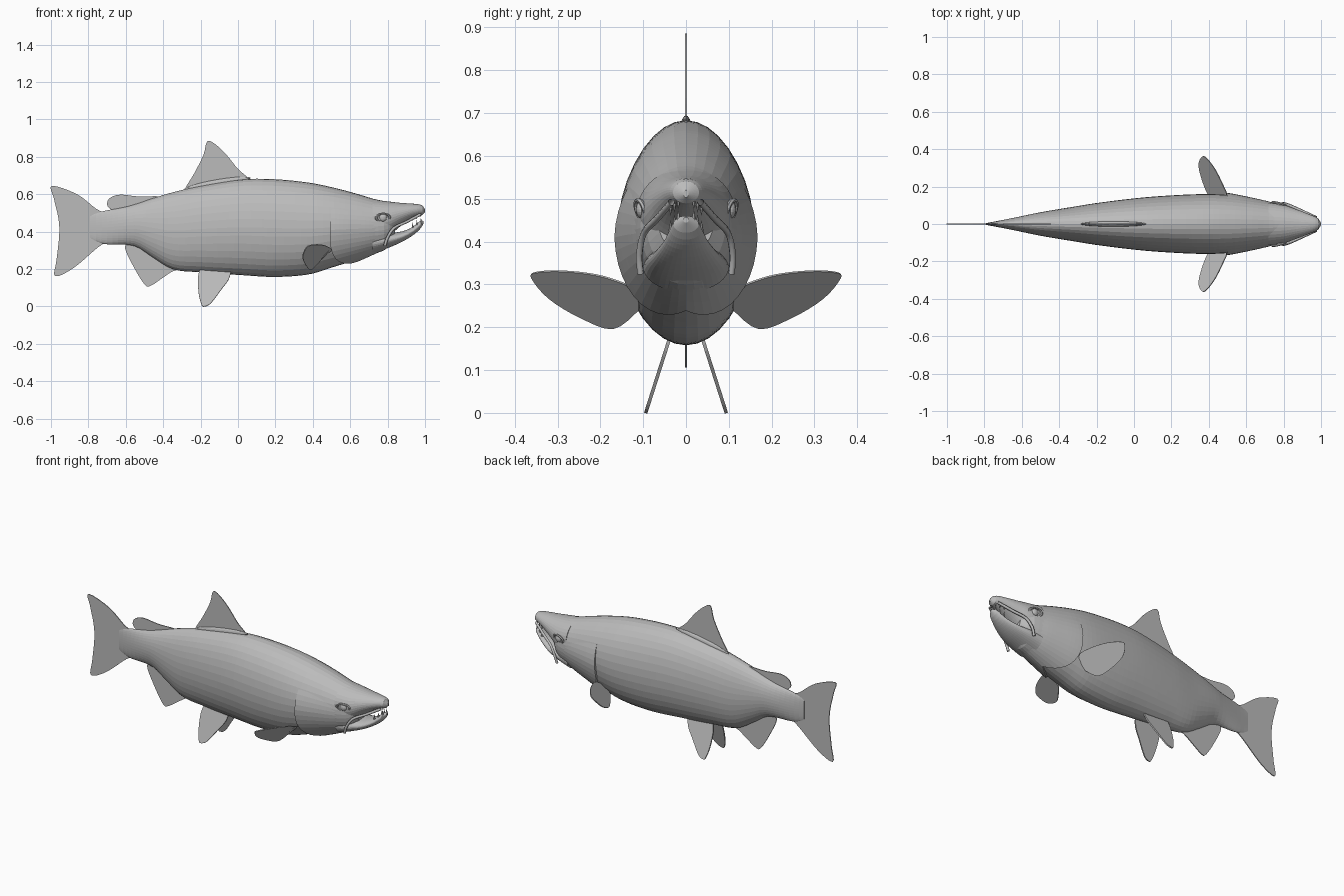
import bpy, bmesh, math
from mathutils import Vector

if "Cube" in bpy.data.objects:
    bpy.data.objects.remove(bpy.data.objects["Cube"])

skin = bpy.data.materials.new("fish_grey")
skin.use_nodes = True
GREY = (0.5, 0.5, 0.5, 1)
skin.diffuse_color = GREY
skin.node_tree.nodes["Principled BSDF"].inputs["Base Color"].default_value = GREY
SIDES = 36


def make(name, verts, faces):
    mesh = bpy.data.meshes.new(name)
    mesh.from_pydata(verts, [], faces)
    bm = bmesh.new()
    bm.from_mesh(mesh)
    bmesh.ops.recalc_face_normals(bm, faces=bm.faces)
    bm.to_mesh(mesh)
    bm.free()
    mesh.materials.append(skin)
    ob = bpy.data.objects.new(name, mesh)
    bpy.context.collection.objects.link(ob)
    return ob


def section(st, x):
    """Smoothly read (top, bottom, half width) at x from the stations."""
    i = max(k for k in range(len(st) - 1) if st[k][0] <= x or k == 0)
    a, b = st[i], st[i + 1]
    p, q = st[max(i - 1, 0)], st[min(i + 2, len(st) - 1)]
    h = b[0] - a[0]
    t = min(max((x - a[0]) / h, 0), 1)
    out = []
    for k in (1, 2, 3):
        m0 = (b[k] - p[k]) / (b[0] - p[0]) * h
        m1 = (q[k] - a[k]) / (q[0] - a[0]) * h
        out.append((2*t**3 - 3*t*t + 1) * a[k] + (t**3 - 2*t*t + t) * m0
                   + (3*t*t - 2*t**3) * b[k] + (t**3 - t*t) * m1)
    return out


def surface(st, x, ang, off=0):
    """Point on the oval section at x; the angle runs from the top."""
    top, bot, w = section(st, x)
    return (x, (w + off) * math.sin(ang),
            (top + bot) / 2 + ((top - bot) / 2 + off) * math.cos(ang))


def grid_faces(rows, cols, closed):
    span = cols if closed else cols - 1
    return [(r*cols + c, r*cols + (c + 1) % cols, (r + 1)*cols + (c + 1) % cols, (r + 1)*cols + c)
            for r in range(rows - 1) for c in range(span)]


def loft(name, st, rings):
    x0, x1 = st[0][0], st[-1][0]
    verts = [surface(st, x0 + (x1 - x0) * r / (rings - 1), 2 * math.pi * c / SIDES)
             for r in range(rings) for c in range(SIDES)]
    faces = grid_faces(rings, SIDES, True)
    faces += [tuple(range(SIDES)), tuple(range((rings - 1) * SIDES, rings * SIDES))]
    return make(name, verts, faces)


def curve_through(pts, steps=4):
    """Catmull-Rom curve through the points."""
    pts = [Vector(p) for p in pts]
    pts = [pts[0]] + pts + [pts[-1]]
    out = []
    for a, b, c, d in zip(pts, pts[1:], pts[2:], pts[3:]):
        for s in range(steps):
            t = s / steps
            out.append(0.5 * (2*b + (c - a)*t + (2*a - 5*b + 4*c - d)*t*t + (3*b - a - 3*c + d)*t**3))
    return out + [pts[-1]]


def fin(name, pts, thick=0.005):
    outline = curve_through(pts)
    ob = make(name, outline, [tuple(range(len(outline)))])
    mod = ob.modifiers.new("thickness", "SOLIDIFY")
    mod.thickness = thick
    mod.offset = 0
    return ob


def flat_fin(name, pts):
    return fin(name, [(x, 0, z) for x, z in pts])


def ball(name, centre, size, tilt=0):
    bpy.ops.mesh.primitive_uv_sphere_add(segments=16, ring_count=10, location=centre, rotation=(0, tilt, 0))
    ob = bpy.context.object
    ob.name, ob.scale = name, size
    ob.data.materials.append(skin)
    return ob


# Body and back of the head: x, top, bottom, half width
BODY = [(-0.79, 0.49, 0.36, 0.005), (-0.72, 0.51, 0.335, 0.018), (-0.6, 0.533, 0.33, 0.042),
        (-0.54, 0.55, 0.318, 0.055), (-0.46, 0.577, 0.265, 0.07), (-0.35, 0.61, 0.2, 0.088),
        (-0.2, 0.645, 0.183, 0.112), (0.03, 0.68, 0.167, 0.14), (0.2, 0.68, 0.158, 0.153),
        (0.38, 0.662, 0.172, 0.16), (0.5, 0.638, 0.208, 0.155), (0.62, 0.607, 0.245, 0.138),
        (0.73, 0.574, 0.282, 0.118), (0.8, 0.558, 0.312, 0.099), (0.84, 0.53, 0.37, 0.065)]
loft("body", BODY, 56)

# Jaws, parted at the front
loft("upper_jaw", [(0.72, 0.572, 0.36, 0.115), (0.8, 0.562, 0.375, 0.103), (0.87, 0.554, 0.43, 0.078),
                   (0.93, 0.55, 0.468, 0.055), (0.975, 0.545, 0.487, 0.036),
                   (0.992, 0.535, 0.492, 0.024), (1.0, 0.52, 0.503, 0.006)], 20)
loft("lower_jaw", [(0.72, 0.4, 0.282, 0.1), (0.8, 0.395, 0.312, 0.09), (0.87, 0.4, 0.342, 0.072),
                   (0.93, 0.423, 0.377, 0.05), (0.97, 0.455, 0.41, 0.034),
                   (0.985, 0.462, 0.43, 0.024), (0.993, 0.457, 0.444, 0.006)], 20)

# Paired parts of the head and underside
for side, s in (("near", -1), ("far", 1)):
    # Gill cover: a shell that overlaps the body with a curved rear edge
    rows, cols = 16, 14
    verts = []
    for r in range(rows):
        f = r / (rows - 1)
        ang = math.radians(62 + 118 * f)
        back = 0.487 + 0.012 * (1 - f) ** 2 + 0.15 * max(0, (f - 0.35) / 0.65) ** 2
        for c in range(cols):
            g = max(c - 1, 0) / (cols - 2)
            off = -0.01 if c == 0 else 0.012 * (1 - g) * min(1, 4 * f) - 0.002 * g
            verts.append(surface(BODY, back + (0.77 - back) * g, s * ang, off))
    make("gill_cover_" + side, verts, grid_faces(rows, cols, False))

    # Lip fold that hangs over the mouth corner
    lip = curve_through([(0.975, s*0.034, 0.492), (0.9, s*0.069, 0.452), (0.835, s*0.098, 0.42),
                         (0.8, s*0.109, 0.37), (0.785, s*0.106, 0.325)])
    data = bpy.data.curves.new("lip", "CURVE")
    data.dimensions = "3D"
    data.bevel_depth, data.bevel_resolution = 0.008, 1
    spline = data.splines.new("POLY")
    spline.points.add(len(lip) - 1)
    for p, v in zip(spline.points, lip):
        p.co = (*v, 1)
    data.materials.append(skin)
    bpy.context.collection.objects.link(bpy.data.objects.new("lip_" + side, data))

    # Eye with its lid ring
    ball("eye_" + side, (0.775, s * 0.103, 0.475), (0.021, 0.014, 0.021))
    bpy.ops.mesh.primitive_torus_add(location=(0.775, s * 0.106, 0.475), major_radius=0.027, minor_radius=0.006,
                                     major_segments=18, minor_segments=6,
                                     rotation=(math.radians(90 - s * 15), 0, -s * 0.25))
    bpy.context.object.name = "eyelid_" + side
    bpy.context.object.scale = (1.35, 0.85, 1)
    bpy.context.object.data.materials.append(skin)

    # Teeth in both jaws
    for i in range(3):
        x, y = 0.978 - 0.022 * i, s * (0.018 + 0.009 * i)
        for jaw, z, turn in (("upper", 0.488 - 0.007 * i, math.pi), ("lower", 0.462 - 0.013 * i, 0)):
            bpy.ops.mesh.primitive_cone_add(vertices=6, radius1=0.006, depth=0.03,
                                            location=(x, y, z), rotation=(turn, 0, 0))
            bpy.context.object.name = f"{jaw}_tooth_{side}_{i + 1}"
            bpy.context.object.data.materials.append(skin)

    # Pectoral and pelvic fins
    fin("pectoral_fin_" + side, [(x, s * y, z) for x, y, z in (
        (0.47, 0.11, 0.28), (0.5, 0.145, 0.302), (0.475, 0.21, 0.322), (0.435, 0.29, 0.331),
        (0.39, 0.35, 0.328), (0.365, 0.36, 0.315), (0.346, 0.32, 0.268), (0.36, 0.25, 0.225),
        (0.39, 0.17, 0.197), (0.43, 0.11, 0.24))])
    fin("pelvic_fin_" + side, [(x, s * (0.094 - 0.32 * z), z) for x, z in (
        (-0.2, 0.21), (-0.214, 0.155), (-0.21, 0.07), (-0.195, 0.01), (-0.18, 0.0),
        (-0.145, 0.018), (-0.09, 0.09), (-0.05, 0.145), (-0.035, 0.2))], 0.008)

# Fins on the centre line
flat_fin("dorsal_fin", [(-0.28, 0.6), (-0.28, 0.635), (-0.235, 0.71), (-0.185, 0.81), (-0.165, 0.882),
                        (-0.125, 0.87), (-0.065, 0.815), (0.0, 0.735), (0.05, 0.69), (0.06, 0.65)])
ball("dorsal_base", (-0.11, 0, 0.657), (0.18, 0.014, 0.022), -0.17)
flat_fin("adipose_fin", [(-0.66, 0.51), (-0.69, 0.527), (-0.7, 0.55), (-0.685, 0.58), (-0.63, 0.598),
                         (-0.53, 0.588), (-0.42, 0.588), (-0.42, 0.56)])
flat_fin("anal_fin", [(-0.56, 0.34), (-0.605, 0.32), (-0.565, 0.225), (-0.5, 0.118), (-0.465, 0.112),
                      (-0.4, 0.155), (-0.345, 0.19), (-0.3, 0.2), (-0.35, 0.24)])
flat_fin("tail_fin", [(-0.7, 0.5), (-0.755, 0.52), (-0.86, 0.6), (-0.995, 0.645), (-0.985, 0.58),
                      (-0.96, 0.47), (-0.956, 0.38), (-0.97, 0.25), (-0.978, 0.162), (-0.88, 0.205),
                      (-0.75, 0.315), (-0.7, 0.345)])
